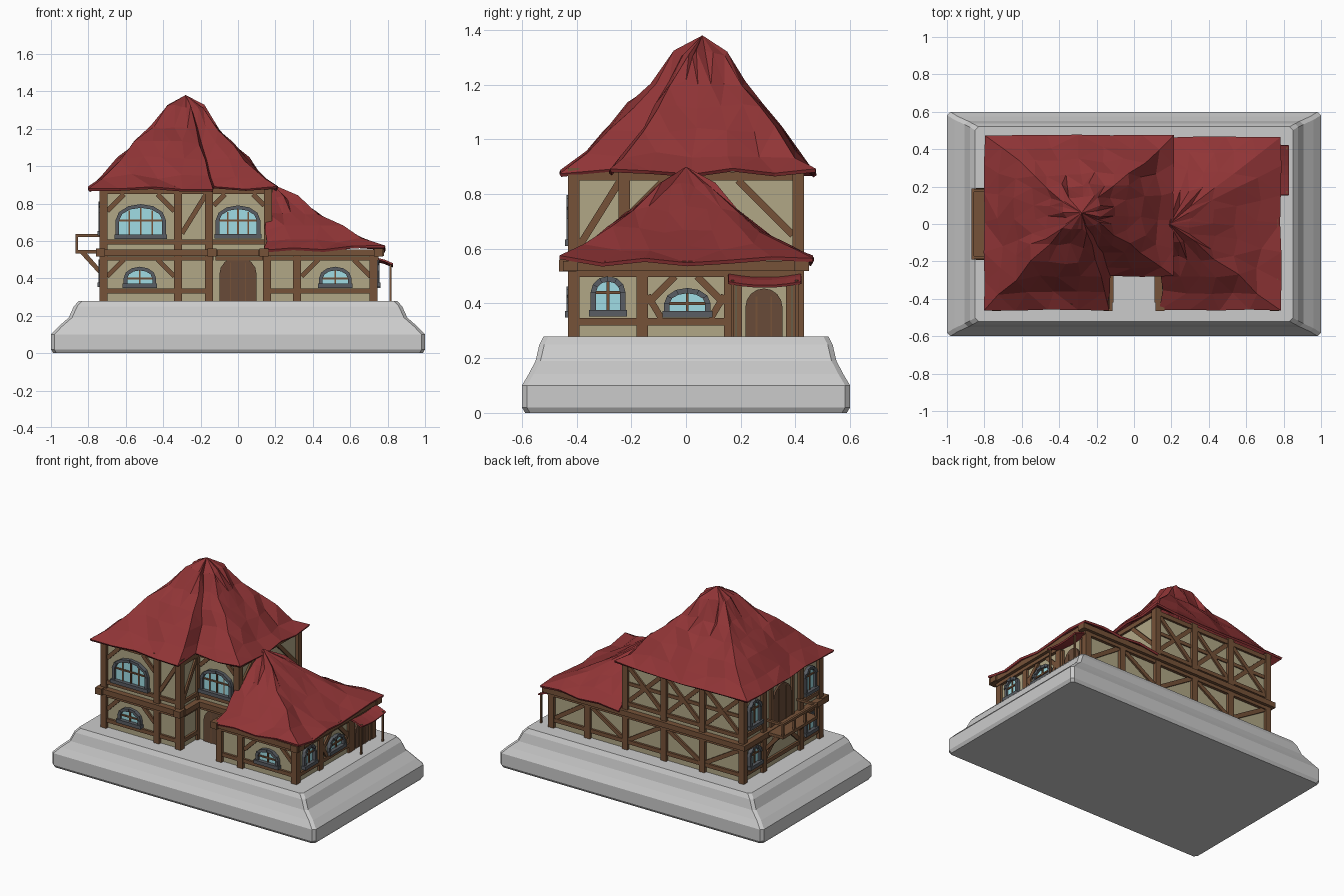
import bpy, bmesh, math, random
from mathutils import Vector as V

if "Cube" in bpy.data.objects:
    bpy.data.objects.remove(bpy.data.objects["Cube"])
random.seed(4)

COL = {'roof': (.28, .035, .037), 'wall': (.44, .39, .24), 'wood': (.18, .085, .04),
       'door': (.14, .07, .04), 'glass': (.35, .72, .78), 'trim': (.10, .11, .125)}
MAT = {}
for k, c in COL.items():
    MAT[k] = bpy.data.materials.new(k)
    MAT[k].diffuse_color = (*c, 1)

def finish(bm, name, mat=None, thick=0):
    if not thick:
        bmesh.ops.recalc_face_normals(bm, faces=bm.faces[:])
    me = bpy.data.meshes.new(name)
    bm.to_mesh(me)
    bm.free()
    ob = bpy.data.objects.new(name, me)
    bpy.context.collection.objects.link(ob)
    if mat:
        me.materials.append(MAT[mat])
    if thick:
        m = ob.modifiers.new('thickness', 'SOLIDIFY')
        m.thickness, m.offset = thick, -1
    return ob

# shared meshes for repeated small parts
B = {k: bmesh.new() for k in ('timber', 'glass', 'window_stone', 'doors', 'walls')}

def hull(bm, lo, hi):
    a, b = [bm.verts.new(p) for p in lo], [bm.verts.new(p) for p in hi]
    bm.faces.new(a)
    bm.faces.new(b)
    for i in range(len(a)):
        j = (i + 1) % len(a)
        bm.faces.new((a[i], a[j], b[j], b[i]))

# a wall frame is (side, plane position); u runs along the wall, d outward
def P(f, u, z, d):
    s, c = f
    return {'F': V((u, c - d, z)), 'B': V((u, c + d, z)),
            'R': V((c + d, u, z)), 'L': V((c - d, u, z))}[s]

def prism(part, f, pts, d0, d1):
    hull(B[part], [P(f, u, z, d0) for u, z in pts], [P(f, u, z, d1) for u, z in pts])

def beam(f, u0, z0, u1, z1, w=.03, d=.015, part='timber'):
    n = V((z0 - z1, u1 - u0)).normalized() * w / 2
    prism(part, f, [(u0 + n.x, z0 + n.y), (u1 + n.x, z1 + n.y),
                    (u1 - n.x, z1 - n.y), (u0 - n.x, z0 - n.y)], -.015, d)

def box(part, x0, x1, y0, y1, z0, z1):
    prism(part, ('F', 0), [(x0, z0), (x1, z0), (x1, z1), (x0, z1)], -y0, -y1)

def post(x, y, z1, w=.042):
    box('timber', x - w / 2, x + w / 2, y - w / 2, y + w / 2, .28, z1)

def arch(u, w, z0, zs, z1, n=6):
    return [(u - w, z0)] + [(u - w * math.cos(math.pi * i / n), zs + (z1 - zs) * math.sin(math.pi * i / n))
                            for i in range(n + 1)] + [(u + w, z0)]

def window(f, u, w, z0, zs, z1):
    t = .02
    inner, outer = arch(u, w - t, z0 + t, zs, z1 - t), arch(u, w, z0, zs, z1)
    prism('glass', f, inner, -.01, .006)
    for i in range(len(inner) - 1):
        prism('window_stone', f, [inner[i], inner[i + 1], outer[i + 1], outer[i]], -.01, .02 + .006 * (i % 2))
    beam(f, u - w - .006, z0 + t / 2, u + w + .006, z0 + t / 2, t + .004, .032, 'window_stone')
    beam(f, u, z0 + t, u, z1 - t, .01, .013)
    beam(f, u - w + t, zs, u + w - t, zs, .01, .013)
    if w > .1:
        for s in (-1, 1):
            beam(f, u + s * w * .45, z0 + t, u + s * w * .45, z1 - .035, .007, .011)

def door(f, u, w, z0, z1):
    zs = z0 + (z1 - z0) * .6
    prism('doors', f, arch(u, w, z0, zs, z1, 8), -.01, .012)
    for s in (-.4, .4):
        beam(f, u + s * w, z0, u + s * w, z1 - .03, .006, .016)

# stone base: stepped rectangle rings with clipped corners
bm = bmesh.new()
rings = []
for ix, iy, z in ((.012, .012, 0), (0, 0, .02), (0, 0, .1), (.04, .025, .142), (.095, .05, .19),
                  (.122, .064, .25), (.15, .08, .28)):
    x, y, c = 1 - ix, .6 - iy, .018
    rings.append([bm.verts.new((px, py, z)) for px, py in (
        (-x + c, -y), (x - c, -y), (x, -y + c), (x, y - c), (x - c, y), (-x + c, y), (-x, y - c), (-x, -y + c))])
bm.faces.new(rings[0])
bm.faces.new(rings[-1])
for a, b in zip(rings, rings[1:]):
    for i in range(8):
        bm.faces.new((a[i], a[i - 1], b[i - 1], b[i]))
finish(bm, 'stone_base')

# plaster walls: lower storey with front recess, upper storey, wing gable
def storey(pts, z0, z1):
    hull(B['walls'], [(x, y, z0) for x, y in pts], [(x, y, z1) for x, y in pts])
storey([(-.72, -.41), (-.15, -.41), (-.15, -.22), (.15, -.22), (.15, -.41), (.73, -.41), (.73, .41), (-.72, .41)], .28, .53)
storey([(-.72, -.41), (-.15, -.41), (-.15, -.22), (.165, -.22), (.165, .41), (-.72, .41)], .53, .89)
prism('walls', ('L', .15), [(-.41, .53), (-.2, .53), (-.2, .68), (-.41, .56)], -.02, 0)

# wall frames
FW, FR, BK = ('F', -.41), ('F', -.22), ('B', .41)
LF, RT, RU, NL, NR = ('L', -.72), ('R', .73), ('R', .165), ('R', -.15), ('L', .15)

# upright posts
for x, y in ((-.72, -.41), (-.32, -.41), (-.155, -.41), (-.155, -.225), (.16, -.225), (-.72, .41), (.165, .41),
             (-.42, .41), (-.13, .41), (-.72, -.2), (-.72, .2)):
    post(x, y, .895)
for x, y in ((.155, -.41), (.315, -.41), (.725, -.41), (.725, -.16), (.725, .16), (.725, .41), (.45, .41)):
    post(x, y, .53)

# floor band and horizontal rails: (frame, start, end)
for f, a, b in ((FW, -.76, -.12), (FR, -.15, .16), (FW, .13, .78), (BK, -.76, .78), (LF, -.45, .45),
                (RT, -.45, .45), (NL, -.42, -.2), (NR, -.42, -.2)):
    beam(f, a, .537, b, .537, .036, .04)
    beam(f, a + .03, .507, b - .03, .507, .022, .02)
for f, a, b in ((FW, -.72, -.155), (FW, .155, .73), (BK, -.72, .73), (LF, -.41, .41), (RT, -.41, .16), (NL, -.41, -.22), (NR, -.41, -.22)):
    beam(f, a, .333, b, .333, .026)
for f, a, b in ((FW, -.72, -.155), (FR, -.15, .16), (BK, -.72, .165), (LF, -.41, -.2), (LF, .2, .41), (NL, -.41, -.22)):
    beam(f, a, .595, b, .595, .026)
for f, a, b in ((FW, -.72, -.155), (FR, -.15, .16), (BK, -.72, .165), (LF, -.41, .41), (RU, -.22, .41), (NL, -.41, -.22)):
    beam(f, a, .865, b, .865, .03)
# projecting beam ends at the corners
for x in (-.735, -.14, .14, .75):
    box('timber', x - .024, x + .024, -.465, -.4, .516, .56)

# corner braces: (frame, corner u, direction, top z, reach)
for f, u, s, z, r in ((FW, -.7, 1, .5, .09), (FW, -.34, -1, .5, .09), (FW, .34, 1, .5, .09), (FW, .71, -1, .5, .09),
                      (FW, -.7, 1, .85, .09), (FW, -.34, -1, .85, .09), (FR, -.13, 1, .85, .06), (FR, .14, -1, .85, .06),
                      (RT, -.14, 1, .5, .1), (RT, .14, -1, .5, .1), (RU, .39, -1, .85, .2), (RU, -.2, 1, .85, .12)):
    beam(f, u, z - r, u + s * r, z, .026, .012)
for f, u, s in ((RT, -.14, 1), (RT, .14, -1)):
    beam(f, u, .43, u + s * .05, .345, .024, .012)
beam(FW, -.3, .64, -.17, .85, .026, .012)
beam(NL, -.39, .61, -.24, .85, .026, .012)

# back wall cross bracing
for a, b in ((-.7, -.44), (-.4, -.15), (-.11, .145)):
    beam(BK, a, .61, b, .85, .028, .012)
    beam(BK, a, .85, b, .61, .028, .010)
    beam(BK, a, .73, b, .73, .024, .008)
for i, (a, b) in enumerate(((-.7, -.44), (-.4, -.15), (-.11, .145), (.185, .43), (.47, .705))):
    z0, z1 = (.345, .5) if i % 2 else (.5, .345)
    beam(BK, a, z0, b, z1, .028, .012)

# windows and doors
window(FW, -.52, .135, .612, .71, .797)
window(FR, 0, .12, .615, .71, .79)
window(FW, -.525, .087, .35, .4, .462)
window(FW, .52, .087, .35, .4, .462)
window(RT, .005, .085, .35, .4, .457)
window(RT, -.285, .064, .355, .44, .5)
for y in (-.3, .3):
    window(LF, y, .066, .63, .75, .81)
    window(LF, y, .064, .355, .44, .5)
door(FR, 0, .1, .28, .515)
door(RT, .285, .068, .28, .455)
door(LF, 0, .1, .55, .81)
for s in (-1, 1):
    beam(LF, s * .115, .55, s * .115, .85, .025)
    beam(LF, s * .18, .36, s * .04, .49, .026, .012)
    beam(RT, .285 + s * .09, .28, .285 + s * .09, .48, .02)

# balcony with railing and struts
box('timber', -.87, -.72, -.19, .19, .532, .552)
box('timber', -.87, -.855, -.19, .19, .62, .636)
for y in (-.18, .18):
    box('timber', -.87, -.72, y - .008, y + .008, .62, .636)
    prism('timber', ('F', y), [(-.74, .42), (-.74, .455), (-.81, .535), (-.845, .535)], -.013, .013)
for y in (-.18, -.06, .06, .18):
    box('timber', -.87, -.855, y - .008, y + .008, .54, .635)

# side porch posts
for y in (.17, .405):
    box('timber', .81, .822, y - .006, y + .006, .28, .485)

for part, mat in (('timber', 'wood'), ('glass', 'glass'), ('window_stone', 'trim'), ('doors', 'door'), ('walls', 'wall')):
    finish(B[part], part, mat)

# roofs: uneven tile cover rising in rings from the eave outline to a peak
def roof(name, corners, peak, profile, closed):
    line = []
    for i in range(len(corners) if closed else len(corners) - 1):
        a, b = V(corners[i]), V(corners[(i + 1) % len(corners)])
        n = max(1, round((b - a).length / .16))
        line += [a.lerp(b, k / n) for k in range(n)]
    if not closed:
        line.append(V(corners[-1]))
    bm, rows, j = bmesh.new(), [], random.uniform
    for t, z in profile:
        q = .016 if t else .004
        rows.append([bm.verts.new((*(p.lerp(V(peak[:2]), t) + V((j(-q, q), j(-q, q)))), z + j(-.014, .014)))
                     for p in line])
    top, n = bm.verts.new(peak), len(line)
    for i in range(n if closed else n - 1):
        k = (i + 1) % n
        for a, b in zip(rows, rows[1:]):
            bm.faces.new((a[i], a[k], b[k], b[i]))
        bm.faces.new((rows[-1][i], rows[-1][k], top))
    bmesh.ops.triangulate(bm, faces=bm.faces[:])
    finish(bm, name, 'roof', .014)

roof('main_roof', [(-.8, -.46), (-.13, -.46), (-.13, -.28), (.21, -.28), (.21, .475), (-.8, .475)], (-.28, .06, 1.38),
     ((0, .882), (.16, .945), (.33, 1.04), (.5, 1.125), (.66, 1.2), (.82, 1.315)), True)
roof('wing_roof', [(.13, -.46), (.785, -.46), (.785, .465), (.19, .465)], (.19, 0, .9),
     ((0, .562), (.2, .605), (.4, .67), (.6, .745), (.8, .83)), False)

# small sagging canopy over the side door
bm = bmesh.new()
rows = []
for i in range(6):
    y, s = .155 + .053 * i, .014 * math.sin(math.pi * i / 5)
    rows.append([bm.verts.new((x, y, z - s)) for x, z in ((.735, .512), (.785, .5), (.83, .48))])
for a, b in zip(rows, rows[1:]):
    for k in range(2):
        bm.faces.new((a[k], a[k + 1], b[k + 1], b[k]))
finish(bm, 'porch_canopy', 'roof', .01)

for m in bpy.data.materials:
    if m.users and not m.is_grease_pencil:
        m.use_nodes = True
        m.node_tree.nodes["Principled BSDF"].inputs["Base Color"].default_value = m.diffuse_color
